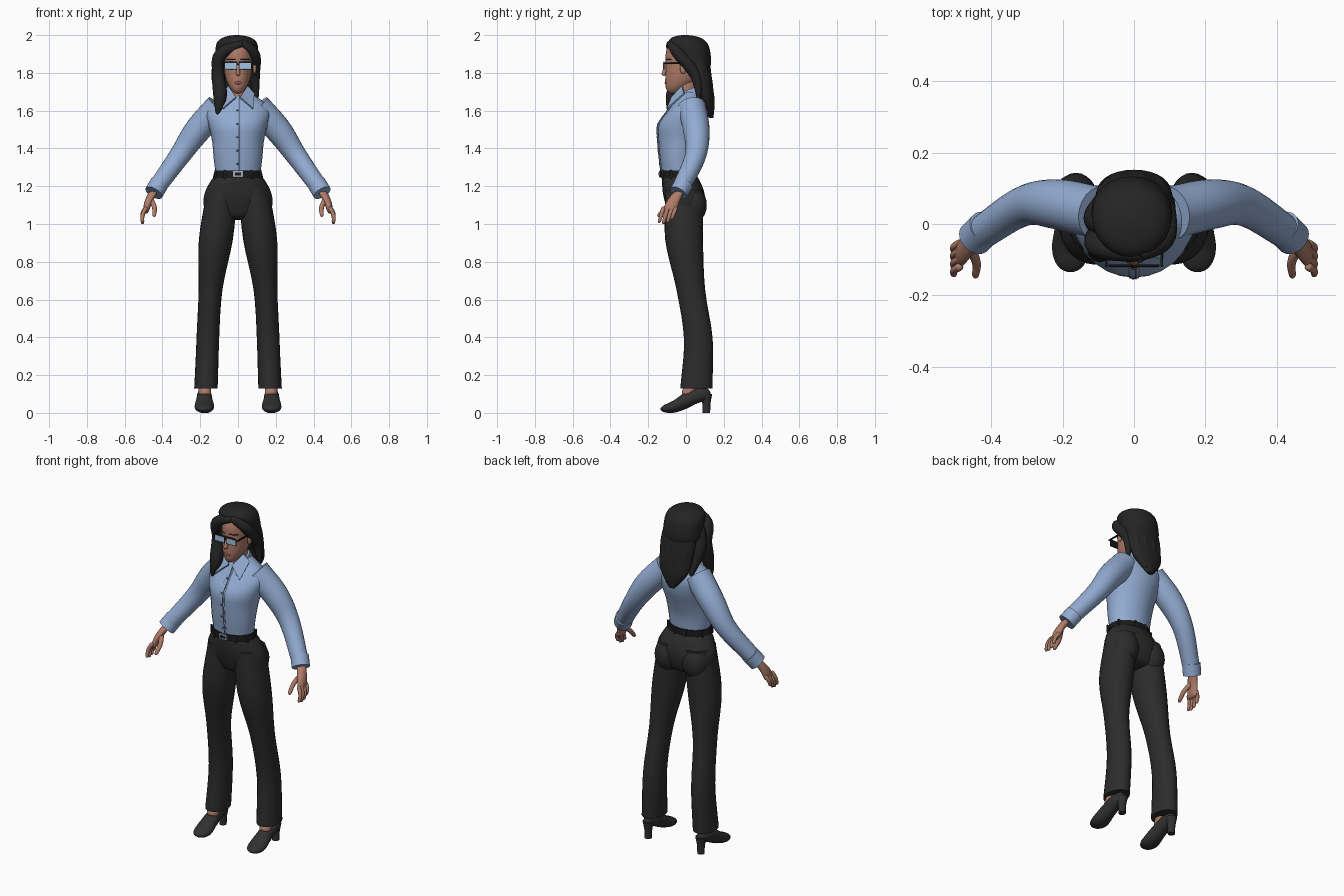
import bpy, bmesh, math
from mathutils import Vector

cube = bpy.data.objects.get("Cube")
if cube:
    bpy.data.objects.remove(cube, do_unlink=True)


def material(name, red, green, blue):
    mat = bpy.data.materials.new(name)
    mat.use_nodes = True
    mat.diffuse_color = (red, green, blue, 1)
    bsdf = next(node for node in mat.node_tree.nodes if node.type == 'BSDF_PRINCIPLED')
    bsdf.inputs["Base Color"].default_value = (red, green, blue, 1)
    return mat


SHIRT = material("shirt_blue", .29, .41, .64)
SEAM = material("seam_navy", .06, .09, .16)
TROUSER = material("trouser_charcoal", .025, .025, .025)
HAIR = material("hair_black", .018, .018, .018)
SKIN = material("skin", .43, .2, .14)
LIP = material("lip", .3, .1, .08)
SHOE = material("shoe_black", .03, .03, .03)
BLACK = material("belt_and_frame_black", .01, .01, .01)
LENS = material("lens_blue", .36, .55, .78)
METAL = material("buckle_grey", .35, .42, .5)


def finish(name, bm, mat, mirror=False, smooth=True):
    """Turn a bmesh into an object, optionally mirrored over x."""
    bmesh.ops.recalc_face_normals(bm, faces=bm.faces)
    for face in bm.faces:
        face.smooth = smooth
    mesh = bpy.data.meshes.new(name)
    bm.to_mesh(mesh)
    bm.free()
    mesh.materials.append(mat)
    ob = bpy.data.objects.new(name, mesh)
    bpy.context.scene.collection.objects.link(ob)
    if mirror:
        ob.modifiers.new("Mirror", 'MIRROR')
    return ob


def follow(keys, t):
    """Smooth value at t along evenly spaced keys; a plain number is constant."""
    if not isinstance(keys, (tuple, list)):
        return keys
    last = len(keys) - 1
    i = min(int(t * last), last - 1)
    f = t * last - i
    b, c = keys[i], keys[i + 1]
    a = keys[i - 1] if i else 2 * b - c
    d = keys[i + 2] if i + 2 <= last else 2 * c - b
    curve = 3 * (b - c) + d - a
    return b + f * (c - a + f * (2 * a - 5 * b + 4 * c - d + f * curve)) / 2


def sweep(name, mat, x, y, z, r, s=None, square='Z', soft=0, mirror=False, rings=24, sides=24):
    """Elliptical rings along x, y, z with radii r and s; soft rounds off both ends."""
    times = [(1 - math.cos(math.pi * i / rings)) / 2 for i in range(rings + 1)]
    centres = [Vector([follow(keys, t) for keys in (x, y, z)]) for t in times]
    bm = bmesh.new()
    loops = []
    for i, t in enumerate(times):
        u, v = Vector((1, 0, 0)), Vector((0, 1, 0))
        if square == 'Y':
            v = Vector((0, 0, 1))
        elif square == 'PATH':
            ahead = centres[min(i + 1, rings)] - centres[max(i - 1, 0)]
            u = ahead.cross(v).normalized()
            v = u.cross(ahead).normalized()
        size = max(.02, 1 - abs(2 * t - 1) ** soft) ** .5 if soft else 1
        u = u * size * follow(r, t)
        v = v * size * follow(r if s is None else s, t)
        angles = [math.tau * k / sides for k in range(sides)]
        loops.append([bm.verts.new(centres[i] + u * math.cos(a) + v * math.sin(a)) for a in angles])
    for low, high in zip(loops, loops[1:]):
        for k in range(sides):
            bm.faces.new((low[k - 1], low[k], high[k], high[k - 1]))
    for end in (loops[0], loops[-1]):
        for edge in bm.faces.new(end).edges:
            edge.smooth = soft > 0
    return finish(name, bm, mat, mirror)


def place(bm, centre, half):
    for vert in bm.verts:
        vert.co = Vector([c + h * q for c, h, q in zip(centre, half, vert.co)])


def ball(name, mat, centre, half, mirror=False):
    bm = bmesh.new()
    bmesh.ops.create_uvsphere(bm, u_segments=20, v_segments=12, radius=1)
    place(bm, centre, half)
    finish(name, bm, mat, mirror)


def box(name, mat, centre, half, mirror=False):
    bm = bmesh.new()
    bmesh.ops.create_cube(bm, size=2)
    place(bm, centre, half)
    bevel = finish(name, bm, mat, mirror, smooth=False).modifiers.new("Bevel", 'BEVEL')
    bevel.width, bevel.segments = min(half) / 2, 2


# Trousers
sweep("trouser_hips", TROUSER, x=0, y=(0, -.01, -.04), z=(1.02, 1.28),
      r=(.17, .18, .115), s=(.08, .11, .09), soft=10)
sweep("trouser_legs", TROUSER, x=(.085, .145, .17), y=(-.01, -.01, .025, .065, .055),
      z=(1.18, .13), r=(.08, .09, .063, .06, .062), s=(.1, .1, .076, .076, .085), mirror=True)
ball("trouser_seat", TROUSER, (.09, .03, 1.1), (.08, .08, .1), mirror=True)

# Belt, loops and buckle
sweep("belt", BLACK, x=0, y=-.04, z=(1.247, 1.282), r=(.133, .124), s=.1)
for angle in (-1, -.4, .5, 1.3):
    box("belt_loops", TROUSER, (.131 * math.cos(angle), .1 * math.sin(angle) - .04, 1.262),
        (.005, .005, .024), mirror=True)
box("buckle", METAL, (0, -.14, 1.265), (.026, .004, .016))
box("buckle_slot", BLACK, (0, -.143, 1.265), (.017, .002, .008))

# Shoes and ankles
sweep("shoe_uppers", SHOE, x=.178, y=(-.135, .13), z=(.02, .032, .065, .092, .1),
      r=(.04, .052, .043, .038, .028), s=(.018, .032, .045, .04, .035),
      square='Y', soft=8, mirror=True)
sweep("shoe_heels", SHOE, x=.175, y=.108, z=(0, .1), r=(.02, .022, .031), mirror=True)
sweep("ankles", SKIN, x=.175, y=(.06, 0), z=(.2, .085), r=.033, square='PATH', soft=10, mirror=True)

# Shirt body, with a placket, seam and buttons that follow its front
shirt_y = (-.04, -.04, -.03, -.015, .015, .02)
shirt_depth = (.09, .1, .117, .13, .1, .05)
shirt_z = (1.275, 1.7)
sweep("shirt_body", SHIRT, x=0, y=shirt_y, z=shirt_z,
      r=(.12, .13, .138, .158, .168, .06), s=shirt_depth)
front = [y - depth for y, depth in zip(shirt_y, shirt_depth)]
sweep("placket", SHIRT, x=0, y=front, z=shirt_z, r=.014, s=.004)
sweep("placket_seam", SEAM, x=.006, y=front, z=shirt_z, r=.002, s=.006)
for i in range(5):
    t = .1 + i / 6
    ball("button", SEAM, (-.003, follow(front, t) - .004, follow(shirt_z, t)), (.005, .004, .005))

# Sleeves, cuffs and collar
sweep("sleeves", SHIRT, x=(.1, .215, .31, .436), y=(.03, .055, .05, -.03),
      z=(1.62, 1.495, 1.36, 1.185), r=(.075, .07, .056, .046), square='PATH', mirror=True)
sweep("cuffs", SHIRT, x=(.416, .446), y=(-.01, -.04), z=(1.215, 1.165), r=.05,
      square='PATH', mirror=True)
sweep("collar_stand", SHIRT, x=0, y=(.03, .01), z=(1.66, 1.71), r=(.07, .06), square='PATH')
bm = bmesh.new()
outline = ((.01, -.075, 1.67), (.08, -.1, 1.61), (.085, -.01, 1.69), (.05, -.02, 1.73))
bm.faces.new([bm.verts.new(corner) for corner in outline])
leaves = finish("collar_leaves", bm, SHIRT, mirror=True, smooth=False)
solid = leaves.modifiers.new("Solidify", 'SOLIDIFY')
solid.thickness, solid.offset = .008, 0

# Hands
sweep("palms", SKIN, x=(.446, .475, .49), y=(-.035, -.07, -.09), z=(1.175, 1.055),
      r=(.025, .021, .014), s=(.027, .035, .037), soft=12, mirror=True)
for i in range(4):
    y = .022 * i - .118
    tip = 1 + .006 * (i - 1) ** 2
    sweep("fingers", SKIN, x=(.485, .505, .505), y=(y, y - .025), z=(1.09, tip), r=(.012, .009),
          square='PATH', soft=12, mirror=True, rings=12, sides=10)
sweep("thumbs", SKIN, x=(.462, .442, .445), y=(-.065, -.15), z=(1.13, 1.04), r=(.015, .01),
      square='PATH', soft=12, mirror=True, rings=12, sides=10)

# Neck, head and face
sweep("neck", SKIN, x=0, y=.005, z=(1.62, 1.78), r=.05, s=.055)
sweep("head", SKIN, x=0, y=(-.07, -.02, 0, .005, .01), z=(1.69, 1.99),
      r=(.03, .064, .077, .08, .06), s=(.04, .09, .107, .11, .08), soft=10)
sweep("nose", SKIN, x=0, y=(-.1, -.12), z=(1.86, 1.785), r=(.007, .013), square='PATH', soft=8)
ball("lips", LIP, (0, -.104, 1.747), (.02, .009, .009))
ball("ears", SKIN, (.088, -.015, 1.825), (.01, .018, .03), mirror=True)
sweep("eyebrows", HAIR, x=(.015, .06), y=(-.107, -.08), z=1.87, r=.003, square='PATH', mirror=True)

# Glasses
box("glasses_rims", BLACK, (.038, -.117, 1.839), (.034, .003, .021), mirror=True)
box("glasses_lenses", LENS, (.038, -.12, 1.837), (.03, .002, .016), mirror=True)
box("glasses_bridge", BLACK, (0, -.12, 1.846), (.008, .003, .004))
box("glasses_temples", BLACK, (.078, -.06, 1.85), (.004, .06, .004), mirror=True)

# Hair crown and hanging back
sweep("hair_crown", HAIR, x=-.006, y=(.06, .03, -.005), z=(1.8, 2), r=.113,
      s=(.08, .1, .115), soft=4)
sweep("hair_back", HAIR, x=0, y=(.05, .09, .135), z=(1.92, 1.56),
      r=(.09, .107, .105, .088, .02), s=(.06, .06, .05, .04, .01))

# Swept locks on either side of the parting
sweep("hair_lock_right", HAIR, x=(.03, -.09, -.106, -.095, -.11), y=(-.088, -.065, -.04, -.07, -.09),
      z=(1.96, 1.9, 1.8, 1.68, 1.58), r=(.02, .034, .032, .036, .01), square='PATH', soft=20)
sweep("hair_lock_left", HAIR, x=(.015, .085, .086, .1), y=(-.088, -.04, .05, .07),
      z=(1.965, 1.9, 1.79, 1.655), r=(.02, .03, .03, .01), square='PATH', soft=20)
sweep("hair_side_right", HAIR, x=(-.09, -.105, -.09), y=(0, .02, .085), z=(1.9, 1.78, 1.63),
      r=(.03, .036, .012), square='PATH', soft=20)

# Raised waves down the back
for x in (-.07, -.025, .025, .07):
    dip = 3 * x * x
    sweep("hair_wave", HAIR, x=(x, x, x * .4), y=(.085 - dip, .12 - dip, .142), z=(1.93, 1.58),
          r=(.012, .022, .006), square='PATH', soft=20)
